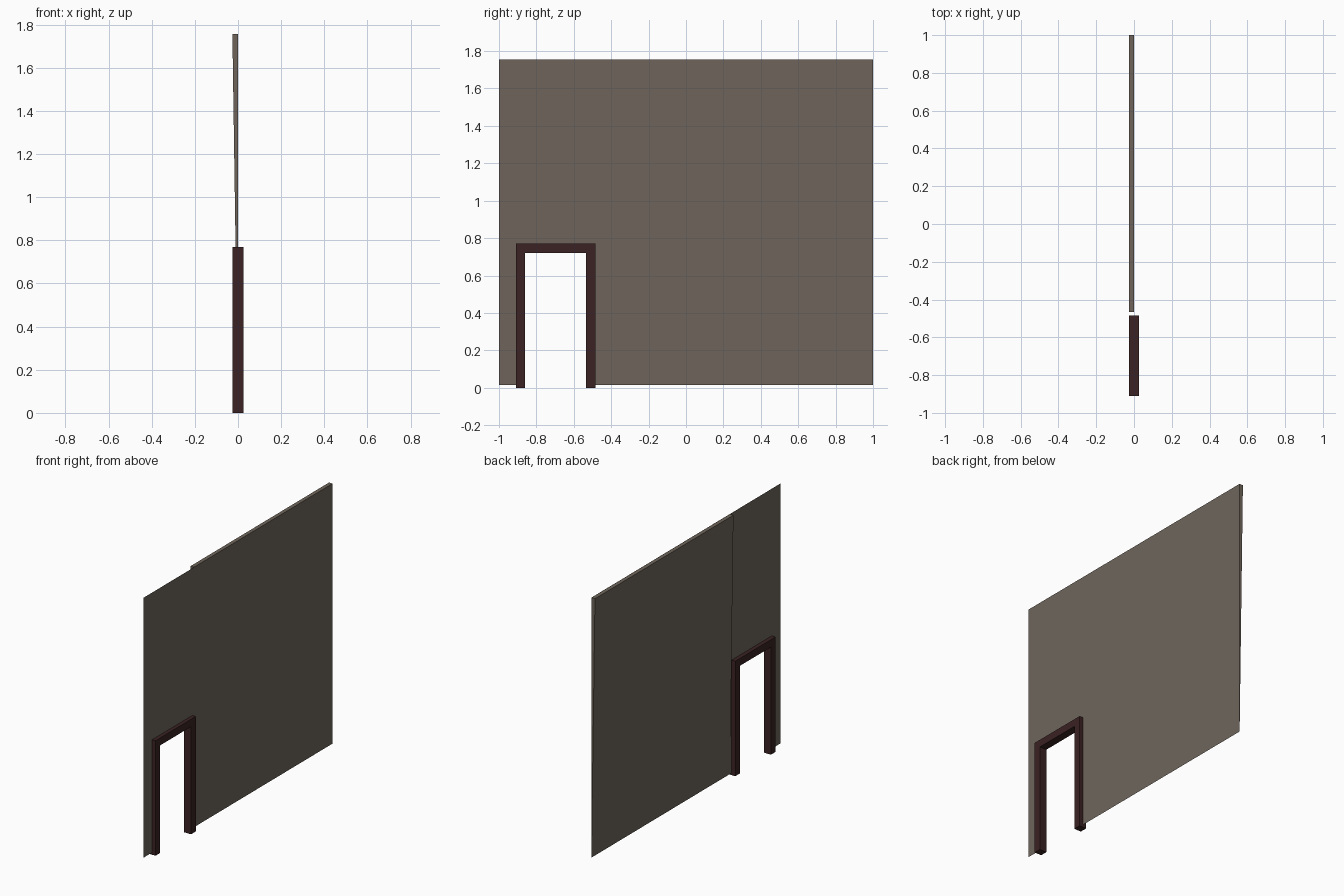
import bpy, bmesh

if "Cube" in bpy.data.objects:
    bpy.data.objects.remove(bpy.data.objects["Cube"])


def material(name, rgb):
    m = bpy.data.materials.new(name)
    m.diffuse_color = (*rgb, 1)
    m.use_nodes = True
    m.node_tree.nodes["Principled BSDF"].inputs["Base Color"].default_value = m.diffuse_color
    return m


def mesh_object(name, bm, mat):
    mesh = bpy.data.meshes.new(name)
    bm.to_mesh(mesh)
    bm.free()
    mesh.materials.append(mat)
    obj = bpy.data.objects.new(name, mesh)
    bpy.context.collection.objects.link(obj)
    return obj


def profile(bm, outline, x):
    """Flat face in the y-z plane, facing +x for anticlockwise outlines."""
    return bm.faces.new([bm.verts.new((x, y, z)) for y, z in outline])


def arch(y0, y1, top, i0, i1, itop, base):
    """Outline of a panel with a doorway open at the bottom."""
    return [(y0, base), (i0, base), (i0, itop), (i1, itop),
            (i1, base), (y1, base), (y1, top), (y0, top)]


plaster = material("grey brown wall", (0.158, 0.131, 0.105))
wood = material("dark red wood", (0.044, 0.016, 0.017))

BASE, TOP = 0.015, 1.755

# Thin wall sheet with the doorway cut out
bm = bmesh.new()
profile(bm, arch(-1, 1, TOP, -0.88, -0.51, 0.745, BASE), 0.001)
mesh_object("wall_sheet", bm, plaster)

# Shallow backing wedge: leans away from the sheet towards the top
bm = bmesh.new()
ends = []
for y in (-0.465, 1):
    ends.append([bm.verts.new(co) for co in
                 ((0, y, BASE), (0, y, TOP), (-0.026, y, TOP))])
a, b = ends
bm.faces.new(a)
bm.faces.new(b)
bm.faces.new((a[1], a[2], b[2], b[1]))
bm.faces.new((a[0], a[2], b[2], b[0]))
bm.faces.new((a[0], a[1], b[1], b[0]))
bmesh.ops.recalc_face_normals(bm, faces=bm.faces[:])
mesh_object("wall_backing", bm, plaster)

# Door frame: arch profile extruded through the wall
bm = bmesh.new()
face = profile(bm, arch(-0.91, -0.484, 0.77, -0.861, -0.534, 0.72, 0), -0.026)
new = bmesh.ops.extrude_face_region(bm, geom=[face])["geom"]
for v in new:
    if isinstance(v, bmesh.types.BMVert):
        v.co.x = 0.026
# keep the starting cap so the frame is closed
if not any(all(abs(v.co.x + 0.026) < 1e-5 for v in f.verts) for f in bm.faces):
    loop = [e for e in bm.edges if e.is_boundary]
    bmesh.ops.contextual_create(bm, geom=loop)
bmesh.ops.recalc_face_normals(bm, faces=bm.faces[:])
mesh_object("door_frame", bm, wood)
